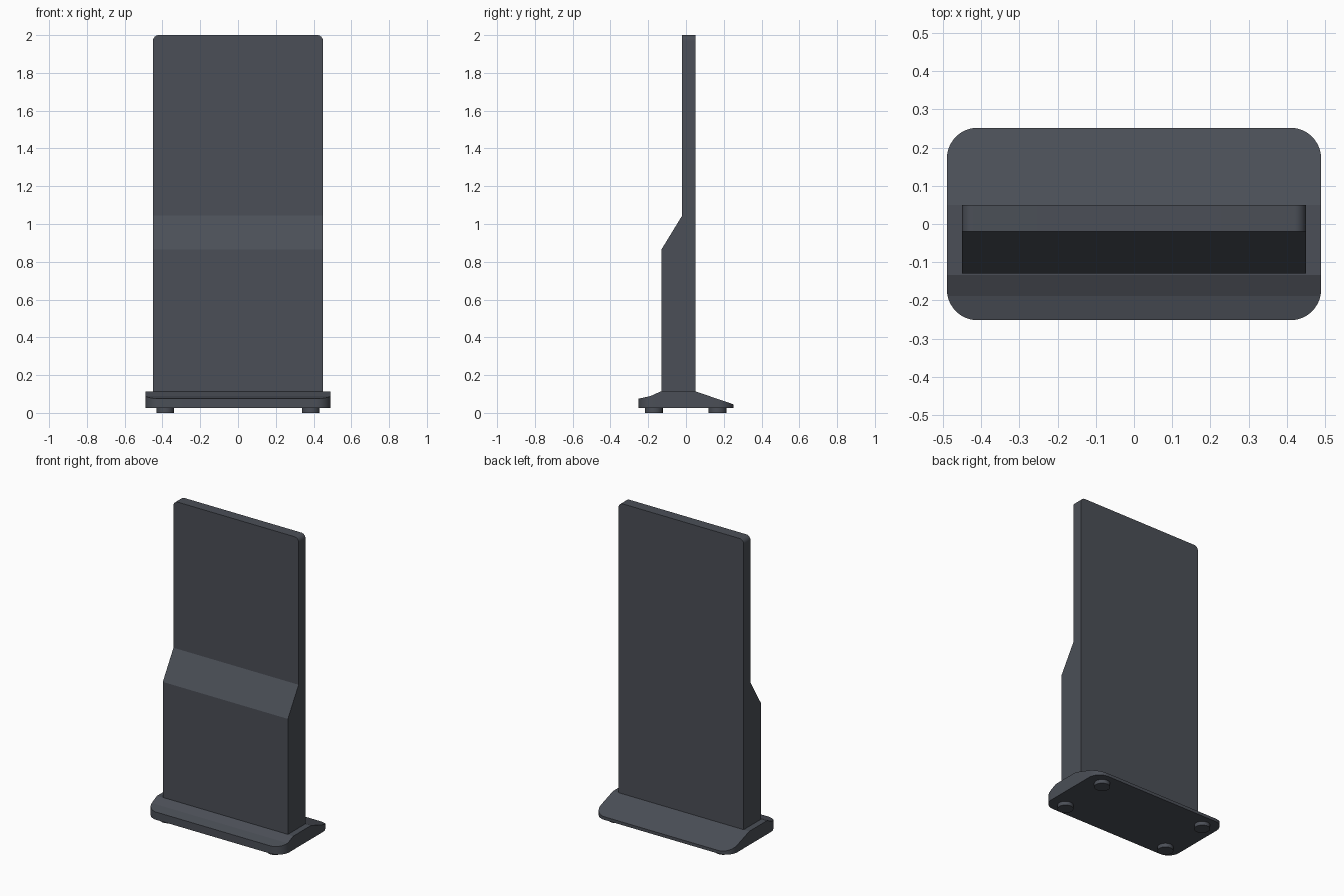
import bpy, bmesh, math

if "Cube" in bpy.data.objects:
    bpy.data.objects.remove(bpy.data.objects["Cube"])

mat = bpy.data.materials.new("dark slate grey")
mat.diffuse_color = (0.07, 0.078, 0.095, 1)
mat.use_nodes = True
mat.node_tree.nodes["Principled BSDF"].inputs["Base Color"].default_value = mat.diffuse_color


def finish(bm, name, angle=10):
    bmesh.ops.recalc_face_normals(bm, faces=bm.faces)
    me = bpy.data.meshes.new(name)
    bm.to_mesh(me)
    bm.free()
    me.materials.append(mat)
    ob = bpy.data.objects.new(name, me)
    bpy.context.collection.objects.link(ob)
    bpy.ops.object.select_all(action='DESELECT')
    ob.select_set(True)
    bpy.context.view_layer.objects.active = ob
    bpy.ops.object.shade_smooth_by_angle(angle=math.radians(angle))
    return ob


def prism(points, offset):
    """Extrude a planar outline by an offset vector."""
    bm = bmesh.new()
    face = bm.faces.new([bm.verts.new(p) for p in points])
    res = bmesh.ops.extrude_face_region(bm, geom=[face], use_keep_orig=True)
    verts = [g for g in res["geom"] if isinstance(g, bmesh.types.BMVert)]
    bmesh.ops.translate(bm, verts=verts, vec=offset)
    bmesh.ops.recalc_face_normals(bm, faces=bm.faces)
    return bm


# Kiosk body: side profile, with rounded upper corners
profile = [(0.05, 0.10), (0.05, 2.0), (-0.02, 2.0), (-0.02, 1.045),
           (-0.13, 0.865), (-0.13, 0.10)]
bm = prism([(-0.45, y, z) for y, z in profile], (0.9, 0, 0))
top_edges = [e for e in bm.edges
             if all(v.co.z > 1.99 for v in e.verts)
             and abs(e.verts[0].co.x - e.verts[1].co.x) < 1e-4]
bmesh.ops.bevel(bm, geom=top_edges, offset=0.03, offset_type='OFFSET',
                segments=10, profile=0.5, affect='EDGES')
finish(bm, "display_panel")

# Base: rounded slab whose top follows a sloping profile
HX, Y0, Y1, R, N, BOTTOM = 0.49, -0.252, 0.252, 0.08, 12, 0.025
outline = []
for cx, cy, start in ((HX - R, Y1 - R, 0), (-HX + R, Y1 - R, 90),
                      (-HX + R, Y0 + R, 180), (HX - R, Y0 + R, 270)):
    for i in range(N + 1):
        a = math.radians(start + 90 * i / N)
        outline.append((cx + R * math.cos(a), cy + R * math.sin(a), BOTTOM))
bm = prism(outline, (0, 0, 0.1))
slope = [(Y0, 0.075), (-0.188, 0.089), (-0.133, 0.114), (0.05, 0.114), (Y1, 0.045)]
for y, _ in slope[1:-1]:
    bmesh.ops.bisect_plane(bm, geom=bm.verts[:] + bm.edges[:] + bm.faces[:],
                           plane_co=(0, y, 0), plane_no=(0, 1, 0))
for v in bm.verts:
    if v.co.z > 0.1:
        for (ya, za), (yb, zb) in zip(slope, slope[1:]):
            if ya - 1e-5 <= v.co.y <= yb + 1e-5:
                v.co.z = za + (zb - za) * (v.co.y - ya) / (yb - ya)
                break
finish(bm, "base")

# Four round feet
for sx, side in ((-1, "left"), (1, "right")):
    for y, end in ((-0.17, "front"), (0.167, "back")):
        ring = [(sx * 0.385 + 0.047 * math.cos(math.tau * i / 40),
                 y + 0.047 * math.sin(math.tau * i / 40), 0) for i in range(40)]
        finish(prism(ring, (0, 0, 0.03)), f"foot_{end}_{side}")
